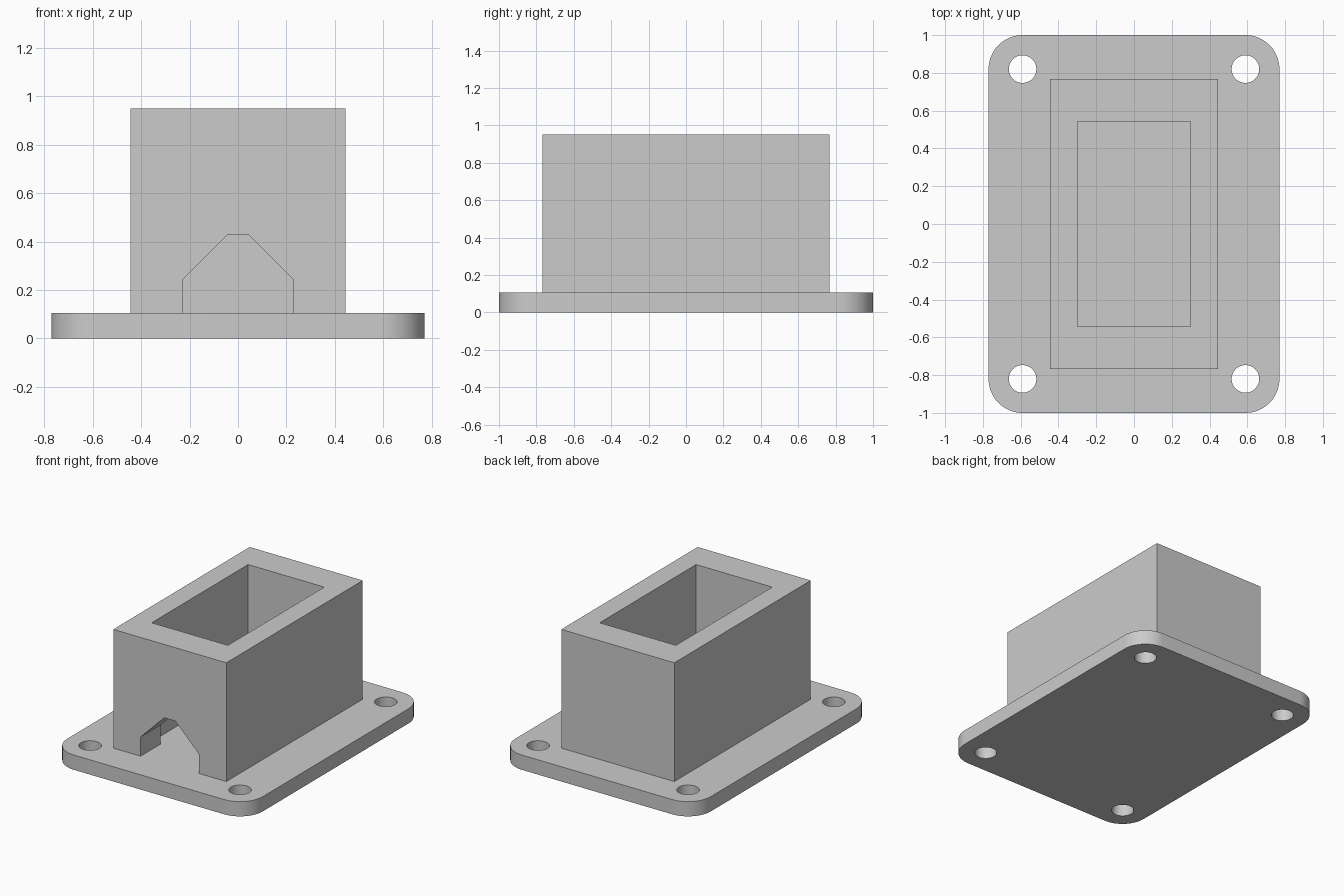
import bpy
import bmesh
from math import cos, sin, pi, radians

if "Cube" in bpy.data.objects:
    bpy.data.objects.remove(bpy.data.objects["Cube"], do_unlink=True)

PLATE_X, PLATE_Y, PLATE_TOP = 0.77, 1.0, 0.105
CORNER_R, HOLE_R = 0.18, 0.073
HOLE_X, HOLE_Y = 0.59, 0.82
BODY_X, BODY_Y, BODY_TOP = 0.445, 0.767, 0.95
CAVITY_X, CAVITY_Y = 0.30, 0.542

grey = bpy.data.materials.new("light grey")
grey.use_nodes = True
colour = (0.6, 0.6, 0.6, 1)
grey.diffuse_color = colour
grey.node_tree.nodes["Principled BSDF"].inputs["Base Color"].default_value = colour


def prism(name, outline, offset):
    """Closed solid swept from a flat outline along an offset."""
    bm = bmesh.new()
    face = bm.faces.new([bm.verts.new(p) for p in outline])
    swept = bmesh.ops.extrude_face_region(bm, geom=[face])["geom"]
    bmesh.ops.translate(bm, vec=offset,
                        verts=[v for v in swept if isinstance(v, bmesh.types.BMVert)])
    bmesh.ops.recalc_face_normals(bm, faces=bm.faces)
    mesh = bpy.data.meshes.new(name)
    bm.to_mesh(mesh)
    bm.free()
    mesh.materials.append(grey)
    obj = bpy.data.objects.new(name, mesh)
    bpy.context.collection.objects.link(obj)
    return obj


def rectangle(x, y, z):
    return [(-x, -y, z), (x, -y, z), (x, y, z), (-x, y, z)]


def arc(cx, cy, z, radius, start, sweep, steps):
    return [(cx + radius * cos(start + sweep * i / steps),
             cy + radius * sin(start + sweep * i / steps), z) for i in range(steps)]


def cut(target, cutters):
    """Subtract the cutters for good and remove them."""
    for cutter in cutters:
        mod = target.modifiers.new("cut", "BOOLEAN")
        mod.operation = "DIFFERENCE"
        mod.solver = "EXACT"
        mod.object = cutter
    bpy.context.view_layer.objects.active = target
    for mod in list(target.modifiers):
        bpy.ops.object.modifier_apply(modifier=mod.name)
    for cutter in cutters:
        bpy.data.objects.remove(cutter, do_unlink=True)


# Base plate with rounded corners and four screw holes
corners = [(1, 1), (-1, 1), (-1, -1), (1, -1)]
outline = []
for i, (sx, sy) in enumerate(corners):
    cx, cy = sx * (PLATE_X - CORNER_R), sy * (PLATE_Y - CORNER_R)
    outline += arc(cx, cy, 0, CORNER_R, i * pi / 2, pi / 2, 16)
    end = (i + 1) * pi / 2
    outline.append((cx + CORNER_R * cos(end), cy + CORNER_R * sin(end), 0))
base_plate = prism("base_plate", outline, (0, 0, PLATE_TOP))
cut(base_plate, [prism("screw_hole_cutter",
                       arc(sx * HOLE_X, sy * HOLE_Y, -0.1, HOLE_R, 0, 2 * pi, 48),
                       (0, 0, 0.4)) for sx, sy in corners])

# Open-topped rectangular housing with a chamfered opening in the front wall
housing = prism("housing", rectangle(BODY_X, BODY_Y, PLATE_TOP),
                (0, 0, BODY_TOP - PLATE_TOP))
cavity = prism("cavity_cutter", rectangle(CAVITY_X, CAVITY_Y, 0), (0, 0, 1.2))
half = [(0.23, 0), (0.23, 0.242), (0.043, 0.428)]
profile = half + [(-x, z) for x, z in reversed(half)]
opening = prism("opening_cutter", [(x, -0.9, z) for x, z in profile], (0, 0.8, 0))
cut(housing, [cavity, opening])

# Smooth round walls, crisp edges
bpy.ops.object.select_all(action="DESELECT")
for obj in (base_plate, housing):
    obj.select_set(True)
bpy.context.view_layer.objects.active = base_plate
bpy.ops.object.shade_smooth_by_angle(angle=radians(30))
